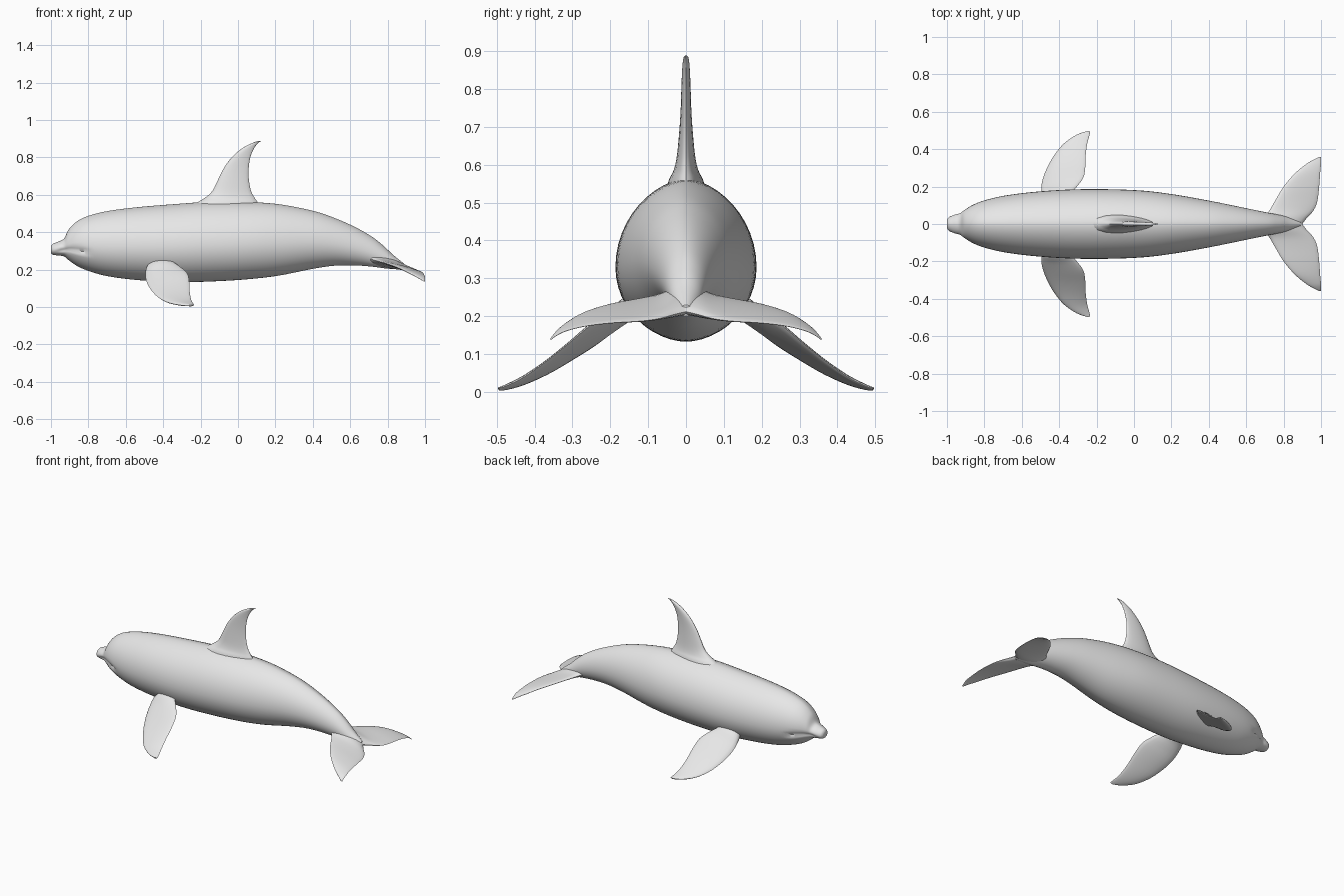
import bpy, bmesh, math
from mathutils import Vector

if "Cube" in bpy.data.objects:
    bpy.data.objects.remove(bpy.data.objects["Cube"])

grey = bpy.data.materials.new("light_grey_skin")
grey.diffuse_color = (0.8, 0.8, 0.8, 1)
grey.use_nodes = True
grey.node_tree.nodes["Principled BSDF"].inputs["Base Color"].default_value = grey.diffuse_color


def spline(rows, steps):
    """Catmull-Rom interpolation through rows of numbers."""
    out = []
    for i in range(len(rows) - 1):
        a, b = rows[max(i - 1, 0)], rows[i]
        c, d = rows[i + 1], rows[min(i + 2, len(rows) - 1)]
        for s in range(steps):
            t = s / steps
            out.append([0.5 * (2 * q + (r - p) * t + (2 * p - 5 * q + 4 * r - u) * t * t
                               + (3 * q - p - 3 * r + u) * t ** 3)
                        for p, q, r, u in zip(a, b, c, d)])
    out.append(list(rows[-1]))
    return out


def loft(name, rings, cap_start=True, mirror=False):
    """Skin closed rings of points into one smooth object."""
    bm = bmesh.new()
    loops = [[bm.verts.new(p) for p in ring] for ring in rings]
    n = len(loops[0])
    for a, b in zip(loops, loops[1:]):
        for i in range(n):
            j = (i + 1) % n
            bm.faces.new((a[i], a[j], b[j], b[i]))
    if cap_start:
        bm.faces.new(loops[0])
    bm.faces.new(loops[-1])
    bmesh.ops.recalc_face_normals(bm, faces=bm.faces[:])
    mesh = bpy.data.meshes.new(name)
    bm.to_mesh(mesh)
    bm.free()
    mesh.materials.append(grey)
    ob = bpy.data.objects.new(name, mesh)
    bpy.context.collection.objects.link(ob)
    bpy.ops.object.select_all(action='DESELECT')
    ob.select_set(True)
    bpy.context.view_layer.objects.active = ob
    bpy.ops.object.shade_smooth_by_angle(angle=math.radians(50))
    if mirror:
        m = ob.modifiers.new("mirror", 'MIRROR')
        m.use_axis = (False, True, False)
    return ob


def foil(lead, trail, thick, normal, n=20):
    """Rounded blade section from leading to trailing edge."""
    lead, trail = Vector(lead), Vector(trail)
    ring = []
    for k in range(n):
        a = 2 * math.pi * k / n
        c = (1 - math.cos(a)) / 2
        ring.append(lead.lerp(trail, c) + normal * (thick * math.sin(a) * (1.25 - 0.5 * c)))
    return ring


# Body: x, bottom, top, half width
stations = [
    (-1.0, .288, .325, .022), (-.99, .279, .337, .036), (-.96, .275, .350, .050),
    (-.93, .270, .366, .059), (-.905, .250, .415, .076), (-.86, .219, .458, .103),
    (-.80, .193, .487, .126), (-.70, .165, .512, .150), (-.55, .145, .532, .170),
    (-.35, .133, .549, .184), (-.15, .136, .562, .186), (.05, .148, .561, .178),
    (.22, .168, .549, .157), (.40, .204, .514, .125), (.52, .221, .474, .101),
    (.63, .222, .425, .078), (.72, .215, .373, .060), (.78, .207, .325, .048),
    (.83, .203, .278, .036), (.89, .200, .230, .016)]


def body_ring(x, lo, hi, w, n=48):
    mid = lo + (hi - lo) * 0.46
    ring = []
    for k in range(n):
        a = 2 * math.pi * k / n
        c, s = math.cos(a), math.sin(a)
        y = w * math.copysign(abs(c) ** (1.18 if s > 0 else 1.1), c)
        z = mid + s * ((hi - mid) if s > 0 else (mid - lo))
        # mouth groove along the lower side of the head
        if -0.985 < x < -0.78:
            line = 0.295 + 0.012 * math.sin((x + 0.98) * 18)
            fade = min(1, (x + 0.985) / 0.04, (-0.78 - x) / 0.05)
            y *= 1 - 0.13 * fade * math.exp(-((z - line) / 0.010) ** 2)
        ring.append((x, y, z))
    return ring


loft("body", [body_ring(*r) for r in spline(stations, 5)])

# Dorsal fin: z, leading x, trailing x, half thickness
dorsal = [(.52, -.27, .13, .056), (.56, -.215, .105, .044), (.585, -.175, .088, .032),
          (.62, -.137, .070, .024), (.68, -.107, .058, .018), (.74, -.077, .057, .014),
          (.80, -.033, .066, .012), (.85, .025, .087, .010), (.88, .085, .112, .007),
          (.888, .118, .130, .003)]
loft("dorsal_fin", [foil((l, 0, z), (t, 0, z), h, Vector((0, 1, 0)))
                    for z, l, t, h in spline(dorsal, 4)])

# Side blades: y, leading x, leading z, trailing x, trailing z, half thickness
flipper = [(.09, -.46, .235, -.34, .255, .032), (.15, -.49, .208, -.345, .240, .028),
           (.20, -.495, .165, -.305, .212, .021), (.25, -.485, .125, -.270, .178, .018),
           (.31, -.460, .085, -.260, .128, .014), (.37, -.425, .050, -.258, .080, .012),
           (.43, -.375, .024, -.250, .038, .010), (.475, -.310, .010, -.238, .016, .007),
           (.495, -.255, .006, -.235, .010, .004)]
loft("flipper", [foil((a, y, b), (c, y, d), h, Vector((0, .5, .86)))
                 for y, a, b, c, d, h in spline(flipper, 4)], mirror=True)

fluke = [(0, .66, .275, .900, .212, .030), (.03, .685, .265, .922, .205, .027),
         (.07, .722, .252, .958, .194, .018), (.12, .752, .244, .980, .187, .013),
         (.20, .800, .230, .990, .182, .010), (.27, .860, .208, .995, .173, .008),
         (.32, .920, .178, 1.0, .160, .006), (.345, .962, .156, 1.0, .147, .004),
         (.358, .988, .140, 1.0, .137, .002)]
loft("tail_fluke", [foil((a, y, b), (c, y, d), h, Vector((0, 0, 1)))
                    for y, a, b, c, d, h in spline(fluke, 4)], cap_start=False, mirror=True)
